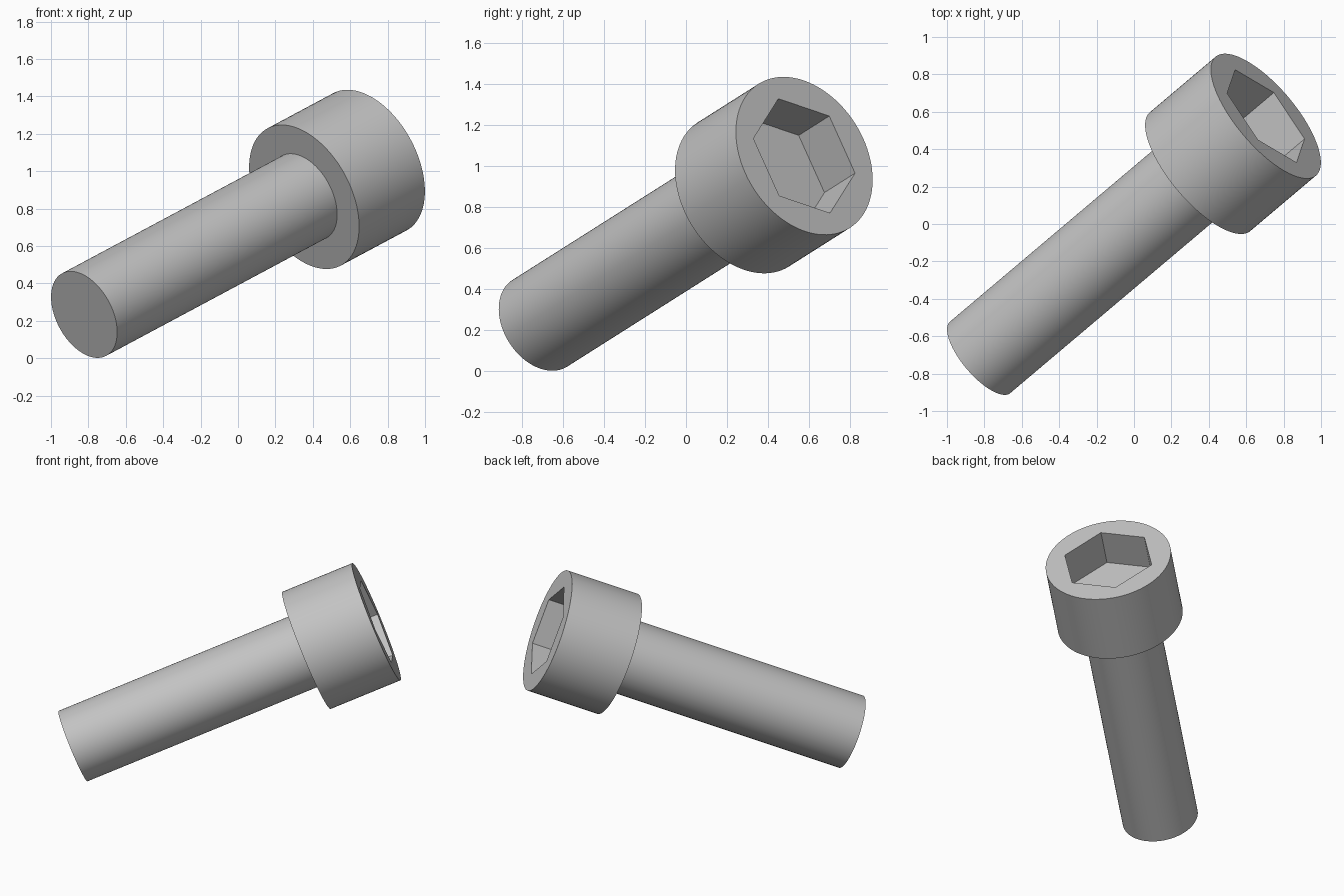
import bpy
from mathutils import Vector, Matrix

if "Cube" in bpy.data.objects:
    bpy.data.objects.remove(bpy.data.objects["Cube"])

# Proportions, measured along the bolt axis down from the top of the head
HEAD_R, HEAD_H = 0.416, 0.497
SHANK_R, LENGTH = 0.25, 2.16
SOCKET_R, SOCKET_DEPTH = 0.309, 0.25

# Tilted frame: local z runs out of the head, local x points at a socket corner
axis = Vector((0.707, 0.597, 0.378)).normalized()
side = Vector((-0.045, -0.1275, 0.2775))
side = (side - axis * side.dot(axis)).normalized()
frame = Matrix((side, axis.cross(side), axis)).transposed().to_4x4()
frame.translation = (0.705, 0.577, 1.05)

steel = bpy.data.materials.new("grey steel")
steel.use_nodes = True
colour = (0.55, 0.55, 0.55, 1)
steel.diffuse_color = colour
steel.node_tree.nodes["Principled BSDF"].inputs["Base Color"].default_value = colour


def prism(name, radius, top, bottom, sides):
    """Cylinder or prism along the tilted axis between two local heights."""
    bpy.ops.mesh.primitive_cylinder_add(vertices=sides, radius=radius, depth=top - bottom)
    obj = bpy.context.object
    obj.name = name
    # The first vertex lies on +y, so turn it onto the socket corner direction
    turn = Matrix.Rotation(-1.5707963, 4, "Z")
    obj.data.transform(Matrix.Translation((0, 0, (top + bottom) / 2)) @ turn)
    obj.matrix_world = frame
    obj.data.materials.append(steel)
    return obj


# Shank, seated a little way into the head
shank = prism("shank", SHANK_R, -HEAD_H + 0.1, -LENGTH, 96)
bpy.ops.object.shade_smooth_by_angle()

# Head with a hexagonal socket cut into its top
cutter = prism("socket_cutter", SOCKET_R, 0.2, -SOCKET_DEPTH, 6)
cutter.hide_render = True
head = prism("head", HEAD_R, 0, -HEAD_H, 96)
cut = head.modifiers.new("socket", "BOOLEAN")
cut.operation, cut.solver, cut.object = "DIFFERENCE", "EXACT", cutter
bpy.ops.object.modifier_apply(modifier=cut.name)
bpy.data.objects.remove(cutter)
bpy.ops.object.shade_smooth_by_angle()
